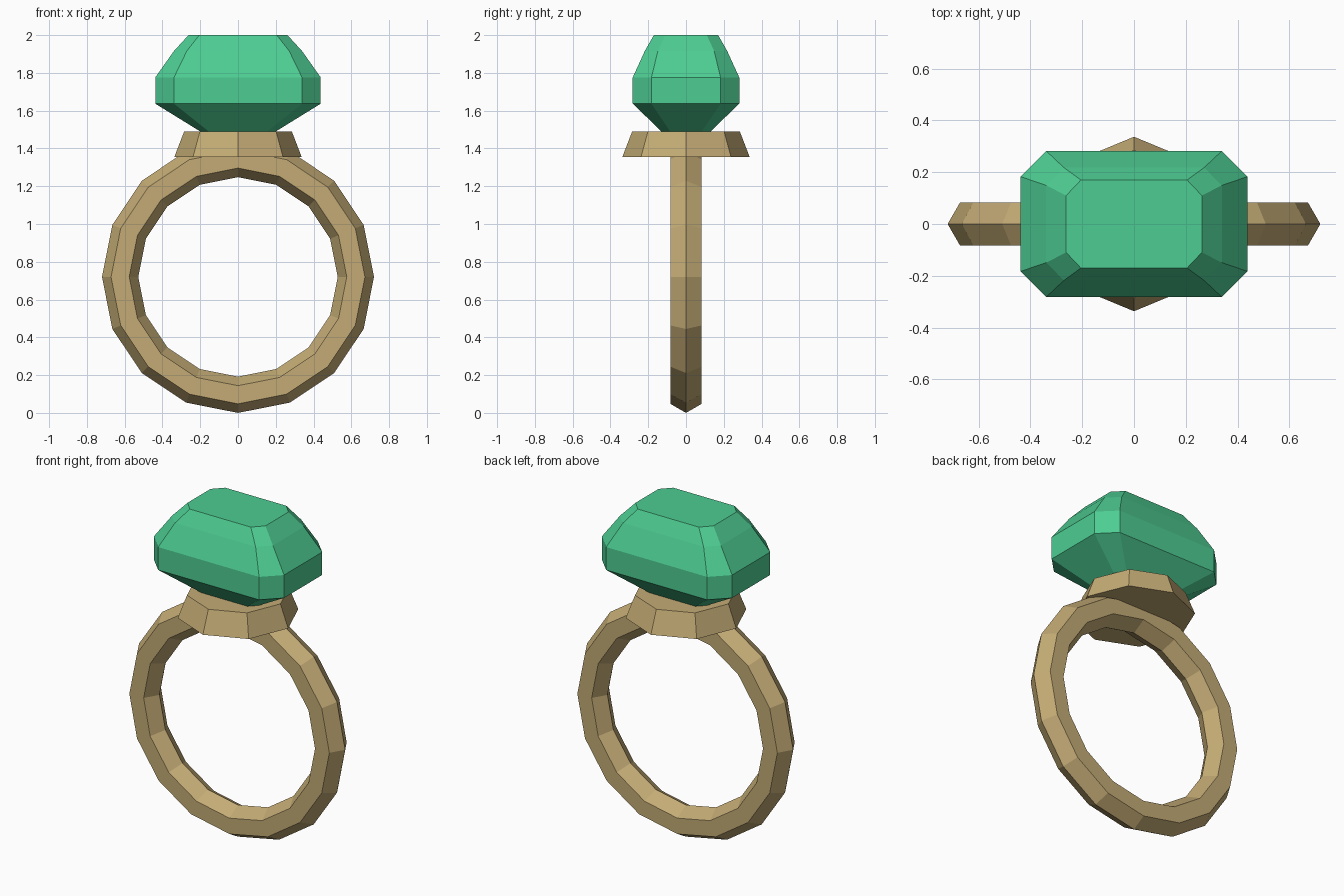
import bpy, bmesh, math
from math import cos, sin, pi

if "Cube" in bpy.data.objects:
    bpy.data.objects.remove(bpy.data.objects["Cube"])


def material(name, rgb):
    m = bpy.data.materials.new(name)
    m.diffuse_color = (*rgb, 1)
    m.use_nodes = True
    m.node_tree.nodes["Principled BSDF"].inputs["Base Color"].default_value = m.diffuse_color
    return m


def build(name, loops, mat, wrap=False):
    """Skin a stack of point loops; cap the ends, or join last to first."""
    bm = bmesh.new()
    rows = [[bm.verts.new(p) for p in loop] for loop in loops]
    n = len(rows[0])
    pairs = list(zip(rows, rows[1:])) + ([(rows[-1], rows[0])] if wrap else [])
    for a, b in pairs:
        for i in range(n):
            j = (i + 1) % n
            bm.faces.new((a[i], a[j], b[j], b[i]))
    if not wrap:
        bm.faces.new(rows[0])
        bm.faces.new(rows[-1])
    bmesh.ops.recalc_face_normals(bm, faces=bm.faces)
    mesh = bpy.data.meshes.new(name)
    bm.to_mesh(mesh)
    bm.free()
    mesh.materials.append(mat)
    obj = bpy.data.objects.new(name, mesh)
    bpy.context.collection.objects.link(obj)
    return obj


gold = material("gold", (0.55, 0.41, 0.178))
green = material("emerald_green", (0.075, 0.61, 0.29))

# Band: hexagonal section swept round 16 steps
MAJOR, MINOR, CENTRE = 0.624, 0.096, 0.72
band = []
for s in range(16):
    a = 2 * pi * s / 16
    section = []
    for k in range(6):
        t = 2 * pi * k / 6
        r = MAJOR + MINOR * cos(t)
        section.append((r * cos(a), MINOR * sin(t), CENTRE + r * sin(a)))
    band.append(section)
build("band", band, gold, wrap=True)

# Setting: tapered octagonal collar
build("setting", [[(r * cos(i * pi / 4), r * sin(i * pi / 4), z) for i in range(8)]
                  for r, z in ((0.337, 1.355), (0.285, 1.49))], gold)


# Gem: stacked rectangles with cut corners
def cut_rect(x, y, cx, cy, z):
    return [(x, -cy, z), (x, cy, z), (cx, y, z), (-cx, y, z),
            (-x, cy, z), (-x, -cy, z), (-cx, -y, z), (cx, -y, z)]


build("gem", [cut_rect(*row) for row in (
    (0.03, 0.02, 0.023, 0.013, 1.385),    # hidden point
    (0.20, 0.13, 0.155, 0.084, 1.49),     # where it meets the setting
    (0.438, 0.282, 0.339, 0.183, 1.637),  # girdle bottom
    (0.438, 0.282, 0.339, 0.183, 1.776),  # girdle top
    (0.339, 0.218, 0.271, 0.149, 1.916),  # crown break
    (0.262, 0.17, 0.205, 0.11, 2.0),      # table
)], green)
